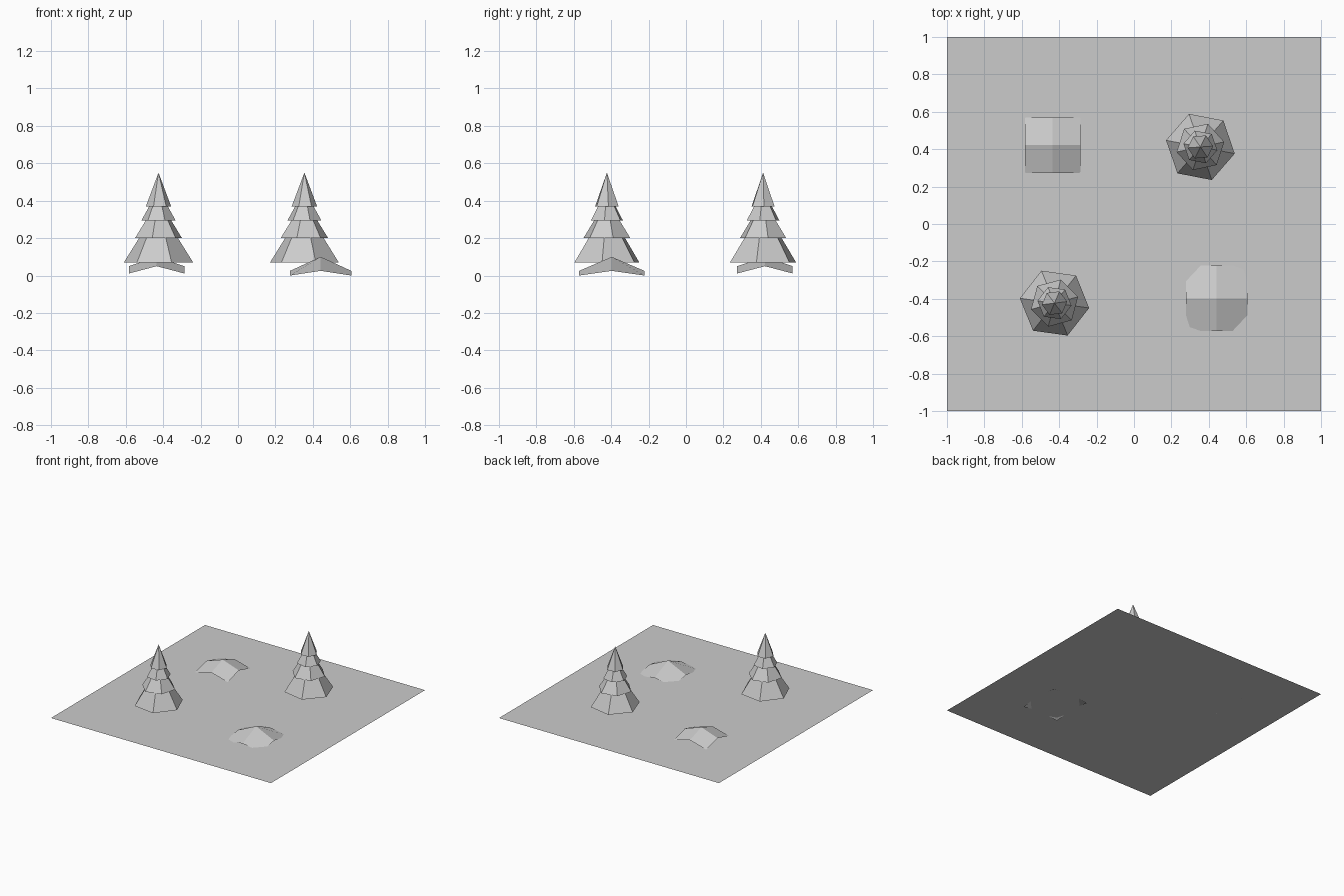
import bpy, bmesh, math

if "Cube" in bpy.data.objects:
    bpy.data.objects.remove(bpy.data.objects["Cube"])


def make_object(name, bm):
    mesh = bpy.data.meshes.new(name)
    bm.to_mesh(mesh)
    bm.free()
    obj = bpy.data.objects.new(name, mesh)
    bpy.context.collection.objects.link(obj)
    return obj


def ring(bm, cx, cy, r, z, turn):
    return [bm.verts.new((cx + r * math.cos(math.radians(turn + 60 * i)),
                          cy + r * math.sin(math.radians(turn + 60 * i)), z))
            for i in range(6)]


# Six-sided foliage tiers: bottom z, bottom radius, top z, top radius, turn
TIERS = [(0.07, 0.187, 0.20, 0.105, -8),
         (0.20, 0.130, 0.295, 0.070, 15),
         (0.295, 0.092, 0.37, 0.050, -8),
         (0.37, 0.068, 0.55, 0.0, 7)]


def tree(name, cx, cy, turn):
    bm = bmesh.new()
    for z0, r0, z1, r1, twist in TIERS:
        low = ring(bm, cx, cy, r0, z0, turn + twist)
        bm.faces.new(low[::-1])
        if r1:
            high = ring(bm, cx, cy, r1, z1, turn + twist)
            bm.faces.new(high)
        else:
            tip = bm.verts.new((cx, cy, z1))
        for i in range(6):
            j = (i + 1) % 6
            if r1:
                bm.faces.new((low[i], low[j], high[j], high[i]))
            else:
                bm.faces.new((low[i], low[j], tip))
    return make_object(name, bm)


# Mound: a 2 x 2 sheet raised at its middle and edge midpoints
def mound(name, cx, cy, hx, hy, corner, edge, peak):
    bm = bmesh.new()
    heights = (peak, edge, corner)
    v = {(i, j): bm.verts.new((cx + i * hx, cy + j * hy, heights[abs(i) + abs(j)]))
         for i in (-1, 0, 1) for j in (-1, 0, 1)}
    for i in (-1, 0):
        for j in (-1, 0):
            bm.faces.new((v[i, j], v[i + 1, j], v[i + 1, j + 1], v[i, j + 1]))
    return make_object(name, bm)


# Flat ground sheet
bm = bmesh.new()
bmesh.ops.create_grid(bm, x_segments=1, y_segments=1, size=1.0)
bmesh.ops.translate(bm, verts=bm.verts, vec=(0, 0, 0.012))
make_object("ground_sheet", bm)

# Trees and mounds
tree("front_tree", -0.425, -0.423, 0)
tree("back_tree", 0.355, 0.412, -3)
mound("front_mound", 0.442, -0.397, 0.164, 0.175, 0.0, 0.025, 0.10)
mound("back_mound", -0.435, 0.422, 0.148, 0.148, 0.011, 0.05, 0.10)
